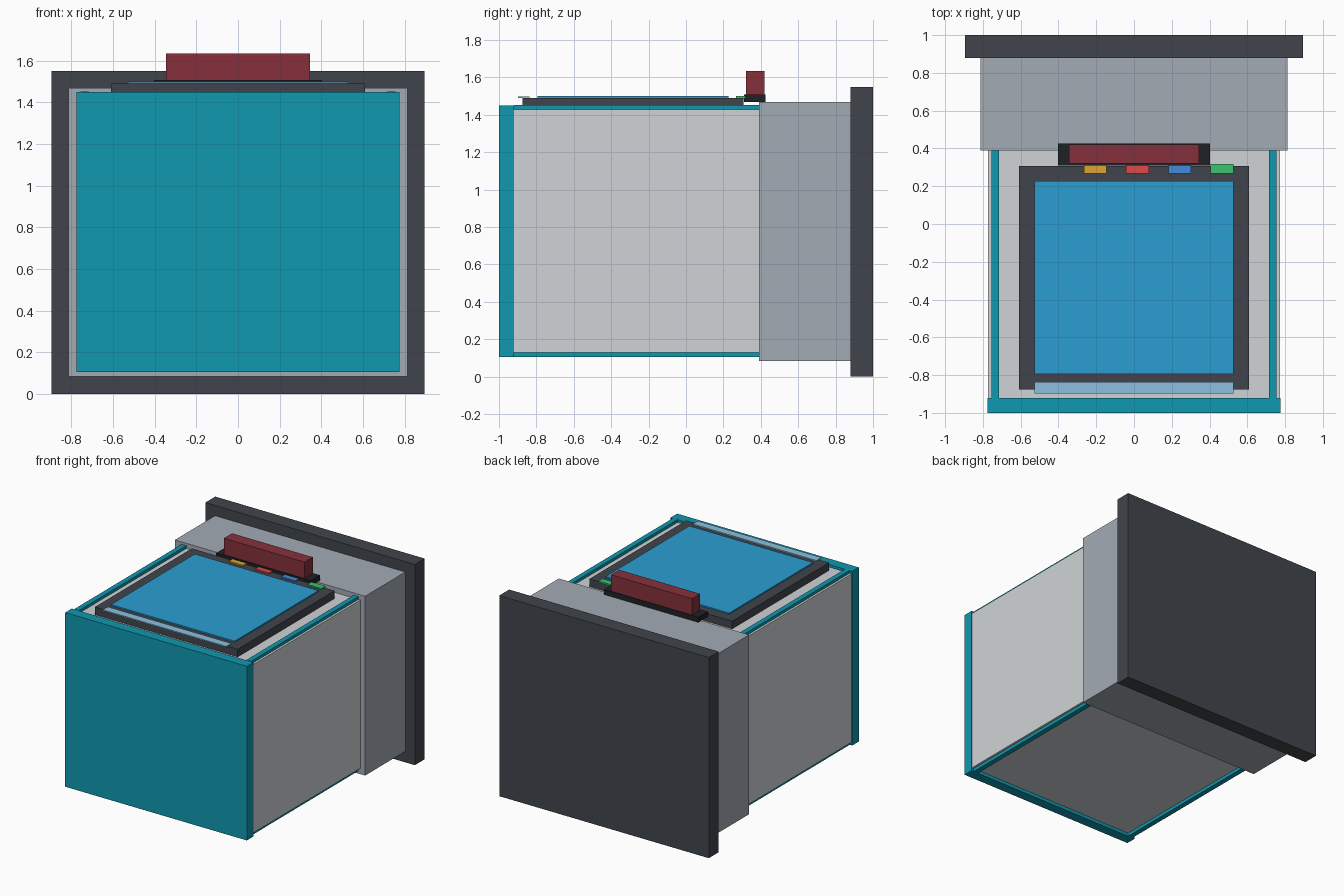
import bpy, bmesh
from mathutils import Vector

if "Cube" in bpy.data.objects:
    bpy.data.objects.remove(bpy.data.objects["Cube"])

mats = {}

def lin(c):
    c /= 255
    return c / 12.92 if c <= 0.04045 else ((c + 0.055) / 1.055) ** 2.4

def material(name, rgb):
    m = bpy.data.materials.new(name)
    m.diffuse_color = (*[lin(c) for c in rgb], 1)
    m.use_nodes = True
    m.node_tree.nodes["Principled BSDF"].inputs["Base Color"].default_value = m.diffuse_color
    mats[name] = m

def box(name, x, y, z, mat):
    """Box spanning the given (min, max) ranges."""
    bm = bmesh.new()
    bmesh.ops.create_cube(bm, size=1)
    for v in bm.verts:
        v.co = Vector([r[0] if c < 0 else r[1] for c, r in zip(v.co, (x, y, z))])
    mesh = bpy.data.meshes.new(name)
    bm.to_mesh(mesh)
    bm.free()
    mesh.materials.append(mats[mat])
    ob = bpy.data.objects.new(name, mesh)
    bpy.context.collection.objects.link(ob)
    # origin at the part's centre
    centre = Vector([(r[0] + r[1]) / 2 for r in (x, y, z)])
    for v in mesh.vertices:
        v.co -= centre
    ob.location = centre
    return ob

for n, c in {"teal": (15, 152, 175), "light_grey": (208, 212, 214),
             "mid_grey": (163, 171, 180), "dark": (64, 69, 76),
             "black": (30, 33, 37), "maroon": (134, 48, 60),
             "screen_blue": (42, 158, 210), "pale_blue": (140, 192, 222),
             "yellow": (220, 165, 50), "red": (224, 72, 72),
             "blue": (66, 140, 220), "green": (58, 195, 110)}.items():
    material(n, c)

# Main cabinet
box("back_plate", (-.895, .895), (.88, 1), (0, 1.55), "dark")
box("rear_collar", (-.813, .813), (.39, .88), (.085, 1.47), "mid_grey")
box("body", (-.772, .772), (-.92, .39), (.13, 1.43), "light_grey")
box("front_panel", (-.776, .776), (-1, -.92), (.105, 1.45), "teal")

# Trim rails along the top and bottom edges
for side, sx in (("left", -1), ("right", 1)):
    xr = sorted((sx * .715, sx * .755))
    box(f"top_rail_{side}", xr, (-.92, .39), (1.43, 1.452), "teal")
    box(f"bottom_rail_{side}", xr, (-.92, .39), (.105, .13), "teal")

# Screen on top
box("screen_frame", (-.61, .61), (-.875, .308), (1.43, 1.49), "dark")
box("screen", (-.528, .528), (-.795, .227), (1.49, 1.5), "screen_blue")
box("light_strip", (-.528, .528), (-.898, -.837), (1.49, 1.499), "pale_blue")

# Row of buttons
for i, colour in enumerate(("yellow", "red", "blue", "green")):
    cx = -.205 + i * .2235
    box(f"button_{colour}", (cx - .06, cx + .06), (.268, .317), (1.488, 1.5), colour)

# Block on its base behind the screen
box("block_base", (-.403, .403), (.31, .426), (1.47, 1.509), "black")
box("block", (-.345, .345), (.32, .42), (1.509, 1.635), "maroon")
